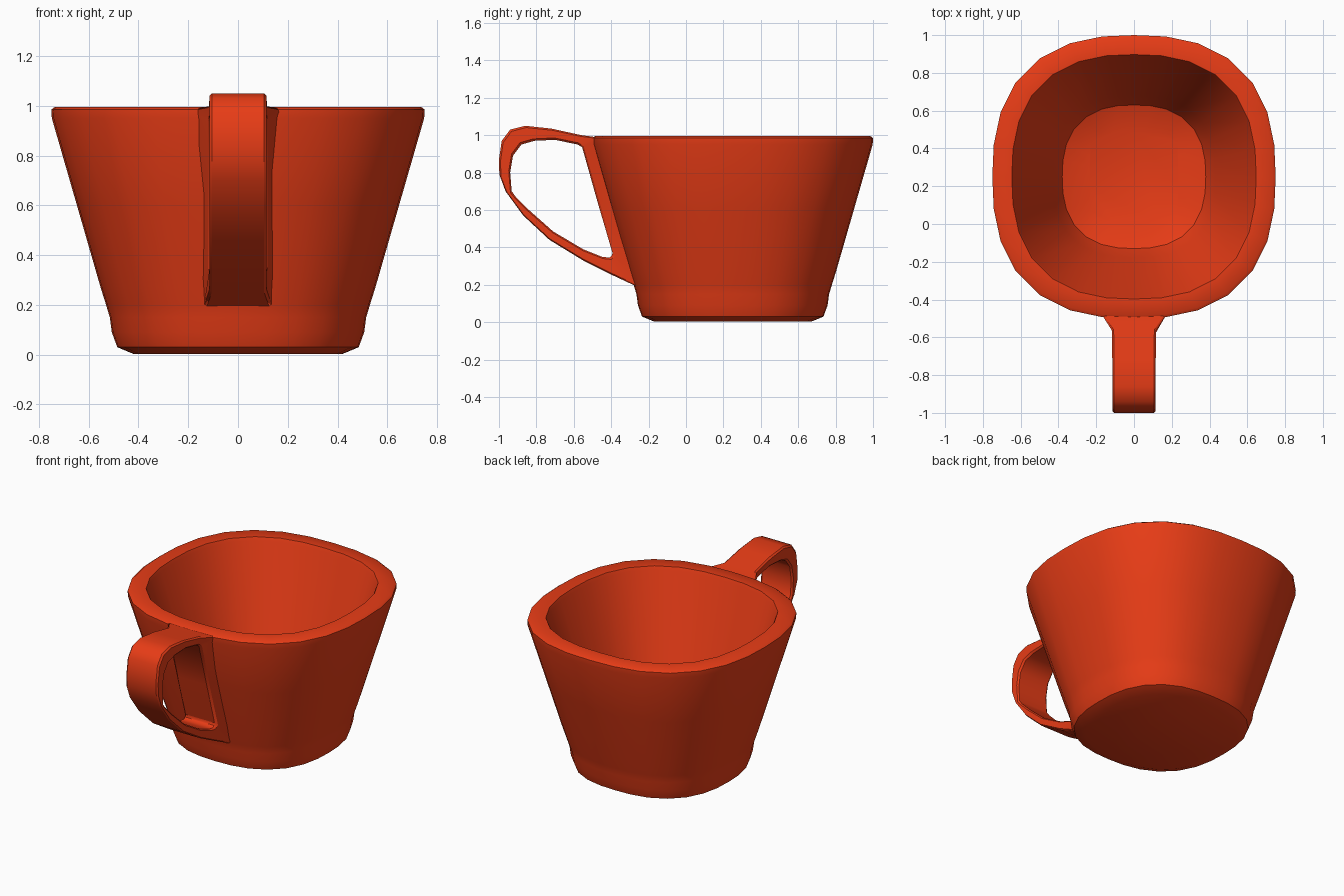
import bpy, bmesh, math

if "Cube" in bpy.data.objects:
    bpy.data.objects.remove(bpy.data.objects["Cube"])

red = bpy.data.materials.new("red_glaze")
red.diffuse_color = (0.8, 0.045, 0.008, 1)
red.use_nodes = True
red.node_tree.nodes["Principled BSDF"].inputs["Base Color"].default_value = red.diffuse_color
CY = 0.25   # centre of the bowl in y


def make_object(name, bm, angle):
    bmesh.ops.recalc_face_normals(bm, faces=bm.faces)
    mesh = bpy.data.meshes.new(name)
    bm.to_mesh(mesh)
    bm.free()
    mesh.materials.append(red)
    obj = bpy.data.objects.new(name, mesh)
    bpy.context.collection.objects.link(obj)
    bpy.ops.object.select_all(action='DESELECT')
    obj.select_set(True)
    bpy.context.view_layer.objects.active = obj
    bpy.ops.object.shade_smooth_by_angle(angle=math.radians(angle))
    return obj


def ring(bm, r, z, n=2.5, sides=28):
    # rounded-square outline
    verts = []
    for i in range(sides):
        a = 2 * math.pi * i / sides
        c, s = math.cos(a), math.sin(a)
        d = r / (abs(c) ** n + abs(s) ** n) ** (1 / n)
        verts.append(bm.verts.new((d * c, CY + d * s, z)))
    return verts


def bridge(bm, a, b):
    for i in range(len(a)):
        j = (i + 1) % len(a)
        bm.faces.new((a[i], a[j], b[j], b[i]))


# Cup body: outer wall, rim, then the cavity down to its small square floor
profile = [(0.42, 0.003), (0.485, 0.03), (0.507, 0.09), (0.515, 0.15),
           (0.53, 0.2), (0.552, 0.27), (0.65, 0.61), (0.748, 0.95),
           (0.75, 0.985), (0.735, 0.996), (0.647, 0.996), (0.638, 0.975),
           (0.43, 0.27), (0.38, 0.16), (0.235, 0.11, 7)]
bm = bmesh.new()
rings = [ring(bm, *p) for p in profile]
for a, b in zip(rings, rings[1:]):
    bridge(bm, a, b)
bm.faces.new(rings[0])
bm.faces.new(rings[-1])
make_object("cup_body", bm, 40)

# Handle: closed loop of sections (outer y, z, inner y, z, outer half width);
# the last three form the strip against the wall, flared where it meets the bowl
W = 0.115
sections = [
    (-0.45, 0.985, -0.555, 0.935, 0.19), (-0.56, 1.0, -0.58, 0.95, 0.118),
    (-0.72, 1.035, -0.70, 0.975, W), (-0.86, 1.05, -0.81, 0.97, W),
    (-0.94, 1.03, -0.88, 0.95, W), (-0.985, 0.97, -0.925, 0.89, W),
    (-1.0, 0.87, -0.94, 0.80, W), (-0.998, 0.79, -0.932, 0.70, W),
    (-0.965, 0.70, -0.91, 0.67, W), (-0.87, 0.57, -0.84, 0.60, W),
    (-0.73, 0.44, -0.71, 0.485, W), (-0.55, 0.33, -0.55, 0.39, W),
    (-0.39, 0.25, -0.45, 0.35, W), (-0.24, 0.18, -0.41, 0.345, 0.14),
    (-0.27, 0.30, -0.39, 0.36, 0.15), (-0.36, 0.64, -0.475, 0.65, 0.15)]
bm = bmesh.new()
loops = []
for yo, zo, yi, zi, w in sections:
    loops.append([bm.verts.new(p) for p in
                  ((-w, yo, zo), (w, yo, zo), (W, yi, zi), (-W, yi, zi))])
for a, b in zip(loops, loops[1:] + loops[:1]):
    bridge(bm, a, b)
handle = make_object("handle", bm, 50)
bevel = handle.modifiers.new("soft_edges", 'BEVEL')
bevel.width = 0.01
bevel.segments = 1
bevel.limit_method = 'ANGLE'
bevel.angle_limit = math.radians(55)
